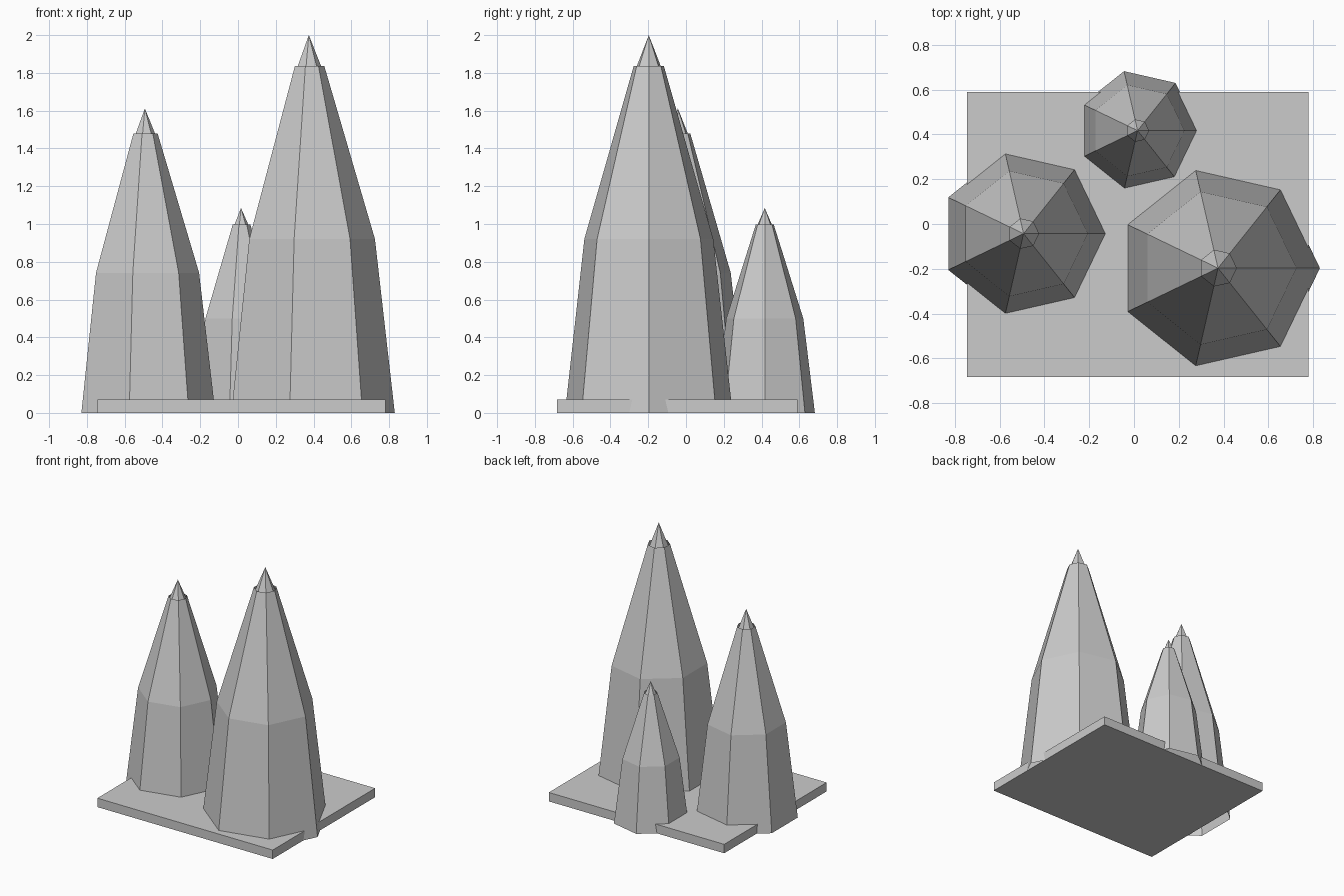
import bpy, bmesh, math

if "Cube" in bpy.data.objects:
    bpy.data.objects.remove(bpy.data.objects["Cube"])

grey = bpy.data.materials.new("plain grey")
grey.diffuse_color = (0.6, 0.6, 0.6, 1)
grey.use_nodes = True
grey.node_tree.nodes["Principled BSDF"].inputs["Base Color"].default_value = grey.diffuse_color
SIDES = 7


def make_object(name, bm):
    mesh = bpy.data.meshes.new(name)
    bm.to_mesh(mesh)
    bm.free()
    mesh.materials.append(grey)
    obj = bpy.data.objects.new(name, mesh)
    bpy.context.collection.objects.link(obj)
    return obj


def lathe(name, centre, profile):
    """Seven-sided open shell from (radius, height) pairs; radius 0 is a point."""
    bm = bmesh.new()
    rings = []
    for r, z in profile:
        count = SIDES if r > 0 else 1
        rings.append([bm.verts.new((centre[0] + r * math.cos(math.tau * i / SIDES),
                                    centre[1] + r * math.sin(math.tau * i / SIDES), z))
                      for i in range(count)])
    for low, high in zip(rings, rings[1:]):
        for i in range(SIDES):
            j = (i + 1) % SIDES
            if len(high) == 1:
                bm.faces.new((low[i], low[j], high[0]))
            else:
                bm.faces.new((low[i], low[j], high[j], high[i]))
    return make_object(name, bm)


def tree(name, centre, width, height):
    # tapering body, open at the rim
    lathe(name + "_body", centre, [(0.455 * width, 0), (0.35 * width, 0.46 * height),
                                   (0.082 * width, 0.918 * height)])
    # pointed tip sunk into the rim
    lathe(name + "_tip", centre, [(0.115 * width, 0.855 * height), (0, height)])


tree("large_tree", (0.375, -0.197), 1.0, 2.0)
tree("medium_tree", (-0.493, -0.043), 0.82, 1.612)
tree("small_tree", (0.016, 0.417), 0.598, 1.085)

# flat ground slab
bm = bmesh.new()
bmesh.ops.create_cube(bm, size=1)
for v in bm.verts:
    v.co.x = 0.78 if v.co.x > 0 else -0.745
    v.co.y = 0.59 if v.co.y > 0 else -0.683
    v.co.z = 0.07 if v.co.z > 0 else 0
make_object("ground_slab", bm)
